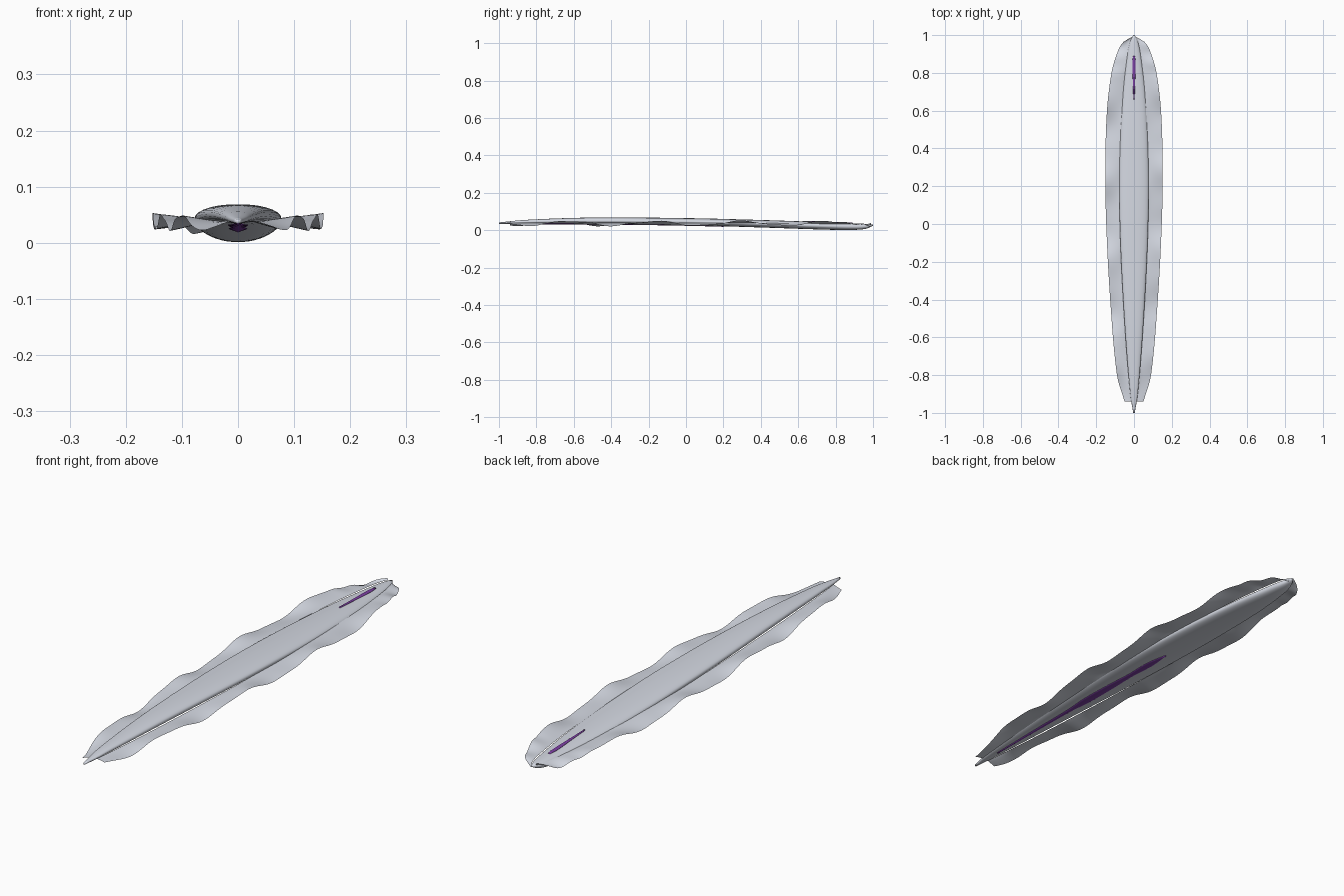
import bpy, bmesh, math

if "Cube" in bpy.data.objects:
    bpy.data.objects.remove(bpy.data.objects["Cube"])

def mat(name, c):
    m = bpy.data.materials.new(name)
    m.diffuse_color = (*c, 1)
    m.use_nodes = True
    m.node_tree.nodes["Principled BSDF"].inputs["Base Color"].default_value = m.diffuse_color
    return m

GREY = mat("pale grey", (0.66, 0.69, 0.76))
PURPLE = mat("purple", (0.20, 0.05, 0.36))

def curve(pts):
    """Smooth Hermite interpolation through (y, value) pairs."""
    def f(y):
        n = len(pts)
        i = max(0, min(n - 2, sum(p[0] <= y for p in pts) - 1))
        def slope(k):
            a, b = pts[max(k - 1, 0)], pts[min(k + 1, n - 1)]
            return (b[1] - a[1]) / (b[0] - a[0])
        (y0, v0), (y1, v1) = pts[i], pts[i + 1]
        h = y1 - y0
        t = (y - y0) / h
        return ((2*t**3 - 3*t*t + 1)*v0 + (t**3 - 2*t*t + t)*h*slope(i)
                + (3*t*t - 2*t**3)*v1 + (t**3 - t*t)*h*slope(i + 1))
    return f

# profiles along the length
half_w = curve([(-1, .004), (-.9, .02), (-.6, .045), (-.2, .068), (.1, .077),
                (.4, .075), (.7, .06), (.9, .036), (.97, .02), (1, .004)])
top = curve([(-1, .042), (-.85, .056), (-.5, .068), (0, .065), (.4, .055),
             (.8, .041), (.95, .035), (1, .031)])
bottom = curve([(-1, .034), (-.85, .035), (-.5, .034), (0, .027), (.4, .015),
                (.8, .002), (.92, .003), (.97, .010), (1, .024)])
fin_out = curve([(-.94, .05), (-.8, .09), (-.4, .126), (0, .147), (.3, .152),
                 (.6, .143), (.8, .119), (.9, .091), (.96, .06), (.99, .012)])

def add(name, grid, material, closed):
    bm = bmesh.new()
    rows = [[bm.verts.new(p) for p in r] for r in grid]
    n = len(rows[0])
    for a, b in zip(rows, rows[1:]):
        for j in range(n if closed else n - 1):
            k = (j + 1) % n
            bm.faces.new((a[j], a[k], b[k], b[j]))
    if closed:
        bm.faces.new(rows[0])
        bm.faces.new(rows[-1])
    bmesh.ops.recalc_face_normals(bm, faces=bm.faces)
    if not closed and sum(f.normal.z for f in bm.faces) < 0:
        bmesh.ops.reverse_faces(bm, faces=bm.faces)
    for f in bm.faces:
        f.smooth = True
    me = bpy.data.meshes.new(name)
    bm.to_mesh(me)
    bm.free()
    me.materials.append(material)
    ob = bpy.data.objects.new(name, me)
    bpy.context.collection.objects.link(ob)
    return ob

def tube(name, y0, y1, n, centre, rx, rz, material, power=1.0):
    def bulge(v):
        return math.copysign(abs(v) ** power, v)
    grid = []
    for i in range(n + 1):
        y = y0 + (y1 - y0) * i / n
        grid.append([(rx(y) * bulge(math.cos(a)), y,
                      centre(y) + rz(y) * bulge(math.sin(a)))
                     for a in (math.tau * k / 32 for k in range(32))])
    return add(name, grid, material, True)

# flattened spindle body
tube("body", -1, 1, 100, lambda y: (top(y) + bottom(y)) / 2, half_w,
     lambda y: (top(y) - bottom(y)) / 2, GREY, .85)

# wavy side fins, lying level while the body tilts through them
for side, name in ((1, "right_fin"), (-1, "left_fin")):
    grid = []
    for i in range(161):
        y = -.94 + 1.93 * i / 160
        inner = min(half_w(y) * .95, fin_out(y) * .8)
        outer = fin_out(y)
        ph = math.tau * (y + .36) / .46 + (0 if side > 0 else .9)
        row = []
        for j in range(9):
            t = j / 8
            wave = -math.cos(ph + .5 * t) * .013 + .003 * math.sin(2.3 * ph)
            # tighter ruffle at the tail end
            wave += .008 * max(0, (y - .75) / .24) * math.sin(60 * y + side)
            row.append((side * (inner + (outer - inner) * t), y,
                        .037 + wave * t ** .8 + .002 * (1 - t)
                        - .008 * max(0, (y - .4) / .6) * (1 - t)))
        grid.append(row)
    add(name, grid, GREY, False)

# purple inner organ showing as thin stripes below and on top at the rear
belly_w = curve([(-.86, .003), (-.6, .007), (-.4, .010), (-.3, .018), (-.15, .017),
                 (-.02, .012), (.1, .016), (.2, .003)])
tube("belly_stripe", -.86, .2, 50, lambda y: bottom(y) + .001, belly_w,
     lambda y: .004, PURPLE)
back_w = curve([(.66, .003), (.75, .006), (.85, .009), (.89, .005)])
tube("back_stripe", .66, .89, 20, lambda y: top(y), back_w,
     lambda y: .0035, PURPLE)
